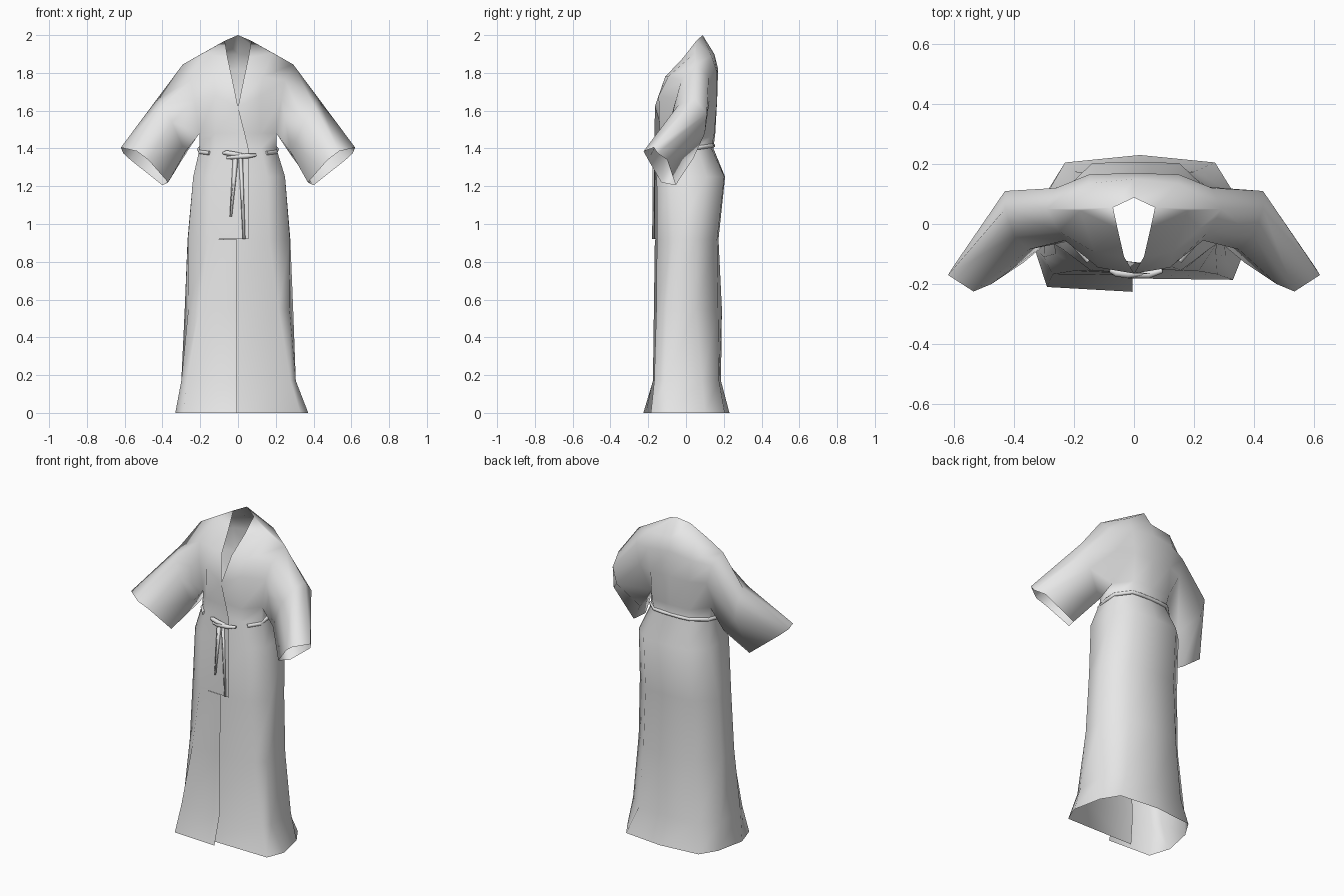
import bpy, bmesh
from mathutils import Vector

old = bpy.data.objects.get("Cube")
if old:
    bpy.data.objects.remove(old, do_unlink=True)

cloth = bpy.data.materials.new("pale_grey_cloth")
cloth.use_nodes = True
cloth.diffuse_color = (0.8, 0.8, 0.8, 1)
cloth.node_tree.nodes["Principled BSDF"].inputs["Base Color"].default_value = (0.8, 0.8, 0.8, 1)


def finish(bm, name, weld=True):
    """Turn a bmesh into a smooth shaded object in the cloth colour."""
    if weld:
        bmesh.ops.remove_doubles(bm, verts=bm.verts, dist=0.0015)
    for face in bm.faces:
        face.smooth = True
    mesh = bpy.data.meshes.new(name)
    bm.to_mesh(mesh)
    bm.free()
    mesh.materials.append(cloth)
    obj = bpy.data.objects.new(name, mesh)
    bpy.context.collection.objects.link(obj)


def add_face(bm, points, side):
    """Add a face, skipping repeated corners and reversing it on the mirrored side."""
    corners = []
    for p in points:
        if all((p - q).length > 0.0015 for q in corners):
            corners.append(p)
    if len(corners) > 2:
        if side < 0:
            corners.reverse()
        bm.faces.new([bm.verts.new(p) for p in corners])


# Skirt half sections: height, sideways lean, then x, y from the front opening to the back centre
SKIRT = [
    (0, .02, (0, -.18), (.31, -.186), (.352, -.08), (.315, .1), (.25, .205), (0, .23)),
    (.17, .003, (0, -.175), (.275, -.168), (.303, -.11), (.303, .085), (.2, .175), (0, .185)),
    (.55, .005, (0, -.17), (.21, -.157), (.268, -.1), (.287, .05), (.17, .17), (0, .19)),
    (.919, .005, (0, -.165), (.16, -.154), (.27, -.068), (.272, .06), (.16, .165), (0, .172)),
    (.92, .005, (0, -.165), (.16, -.154), (.27, -.068), (.272, .06), (.16, .165), (0, .172)),
    (1.25, .006, (0, -.165), (.15, -.155), (.243, -.085), (.243, .11), (.145, .203), (0, .207)),
    (1.4, 0, (0, -.162), (.12, -.14), (.203, -.06), (.198, .06), (.12, .135), (0, .145)),
    (1.48, 0, (0, -.162), (.12, -.14), (.203, -.055), (.205, .055), (.13, .15), (0, .155)),
]
# Upper torso half sections, in the same column order
CHEST = [
    ((0, -.165, 1.62), (.12, -.145, 1.68), (.23, -.055, 1.66), (.23, .125, 1.66), (.13, .165, 1.66), (0, .165, 1.66)),
    ((.033, -.11, 1.78), (.13, -.095, 1.78), (.25, -.025, 1.76), (.26, .12, 1.78), (.15, .165, 1.8), (0, .17, 1.82)),
    ((.055, -.015, 1.88), (.18, .045, 1.905), (.292, .05, 1.845), (.292, .05, 1.845), (.15, .135, 1.89), (0, .15, 1.9)),
]
NECK_SIDE, NECK_BACK = (.07, .055, 1.97), (0, .088, 2.0)
# Sleeve rings: top, front top, front, bottom front, bottom back, back, back top
ELBOW = [(.43, .05, 1.66), (.4, -.04, 1.63), (.35, -.085, 1.54), (.28, -.055, 1.38),
         (.29, .04, 1.35), (.41, .1, 1.48), (.43, .11, 1.585)]
CUFF = [(.62, -.17, 1.405), (.535, -.225, 1.385), (.475, -.2, 1.34), (.37, -.13, 1.22),
        (.4, -.055, 1.205), (.57, -.1, 1.34), (.608, -.15, 1.375)]


def body_rows(side):
    rows = []
    for z, lean, *points in SKIRT:
        row = [Vector((x * side + lean, y, z)) for x, y in points]
        if side < 0:
            # Outer wrap panel, with a wider flap above the step
            row[0].x = -.005 if z < .9195 else .055 if z < 1.45 else .036
            if z > .9195:
                row[0].y -= .004
            elif z < 0.1:
                row[0].y, row[1].y = -.226, -.21
        else:
            # Inner wrap panel tucked behind, wider towards the hem
            row[0].x = -.04 if z > 1.45 else z * .055 - .13
            row[0].y += .04 if z > 1.3 else .02 if z > .1 else 0
        rows.append(row)
    for points in CHEST:
        rows.append([Vector((x * side, y, z)) for x, y, z in points])
    neck = [NECK_SIDE] * 5 + [NECK_BACK]
    rows.append([Vector((x * side, y, z)) for x, y, z in neck])
    return rows


# Robe shell: wrap skirt, torso and sleeves welded along the shoulder seams
bm = bmesh.new()
armpit = len(SKIRT) - 1
for side in (1, -1):
    rows = body_rows(side)
    for r in range(len(rows) - 1):
        lo, hi = rows[r], rows[r + 1]
        if hi[1].z - lo[1].z < .01:
            continue  # step under the flap
        for c in range(5):
            if c == 2 and r >= armpit:
                continue  # armhole
            add_face(bm, [lo[c], lo[c + 1], hi[c + 1], hi[c]], side)
    low, mid, high, top = rows[armpit:armpit + 4]
    root = [top[2], high[2], mid[2], low[2], low[3], mid[3], high[3]]
    rings = [root] + [[Vector((x * side, y, z)) for x, y, z in ring] for ring in (ELBOW, CUFF)]
    for inner, outer in zip(rings, rings[1:]):
        for i in range(7):
            j = (i + 1) % 7
            add_face(bm, [inner[i], inner[j], outer[j], outer[i]], side)
finish(bm, "robe")


def cord(name, points, radius, taper=None):
    """Round cord along a path, with optional radius factors per point."""
    curve = bpy.data.curves.new(name, "CURVE")
    curve.dimensions = "3D"
    curve.bevel_depth = radius
    curve.bevel_resolution = 2
    curve.use_fill_caps = True
    spline = curve.splines.new("POLY")
    spline.points.add(len(points) - 1)
    for i, p in enumerate(points):
        spline.points[i].co = (*p, 1)
        spline.points[i].radius = taper[i] if taper else 1
    spline.use_smooth = True
    curve.materials.append(cloth)
    obj = bpy.data.objects.new(name, curve)
    bpy.context.collection.objects.link(obj)


# Belt round the sides and back, its ends tucked into the front
half_belt = [(.15, -.122, 1.375), (.198, -.068, 1.38), (.205, 0, 1.395), (.196, .066, 1.405),
             (.125, .136, 1.415), (.06, .144, 1.415)]
cord("belt", half_belt + [(-x, y, z) for x, y, z in reversed(half_belt)], .011)

# Knot made of two crossing loops
knot_taper = [.5, 1, 1, .6]
cord("knot_upper", [(-.08, -.155, 1.375), (-.06, -.162, 1.377), (-.02, -.168, 1.37), (.03, -.164, 1.365)],
     .013, knot_taper)
cord("knot_lower", [(-.06, -.158, 1.35), (-.02, -.168, 1.355), (.05, -.168, 1.36), (.095, -.155, 1.365)],
     .013, knot_taper)


def tie(name, top, bottom, top_width, bottom_width):
    """Slim tapered strip hanging from the knot."""
    bm = bmesh.new()
    ends = []
    for (x, y, z), w in ((bottom, bottom_width), (top, top_width)):
        ends.append([bm.verts.new((x + dx * w, y + dy, z))
                     for dx, dy in ((-.5, 0), (0, -.007), (.5, 0), (0, .007))])
    for i in range(4):
        j = (i + 1) % 4
        bm.faces.new((ends[0][i], ends[0][j], ends[1][j], ends[1][i]))
    bm.faces.new(ends[0][::-1])
    bm.faces.new(ends[1])
    finish(bm, name, weld=False)


tie("right_tie", (-.012, -.169, 1.36), (-.038, -.171, 1.04), .03, .012)
tie("left_tie", (.014, -.17, 1.36), (.032, -.172, .92), .022, .014)
